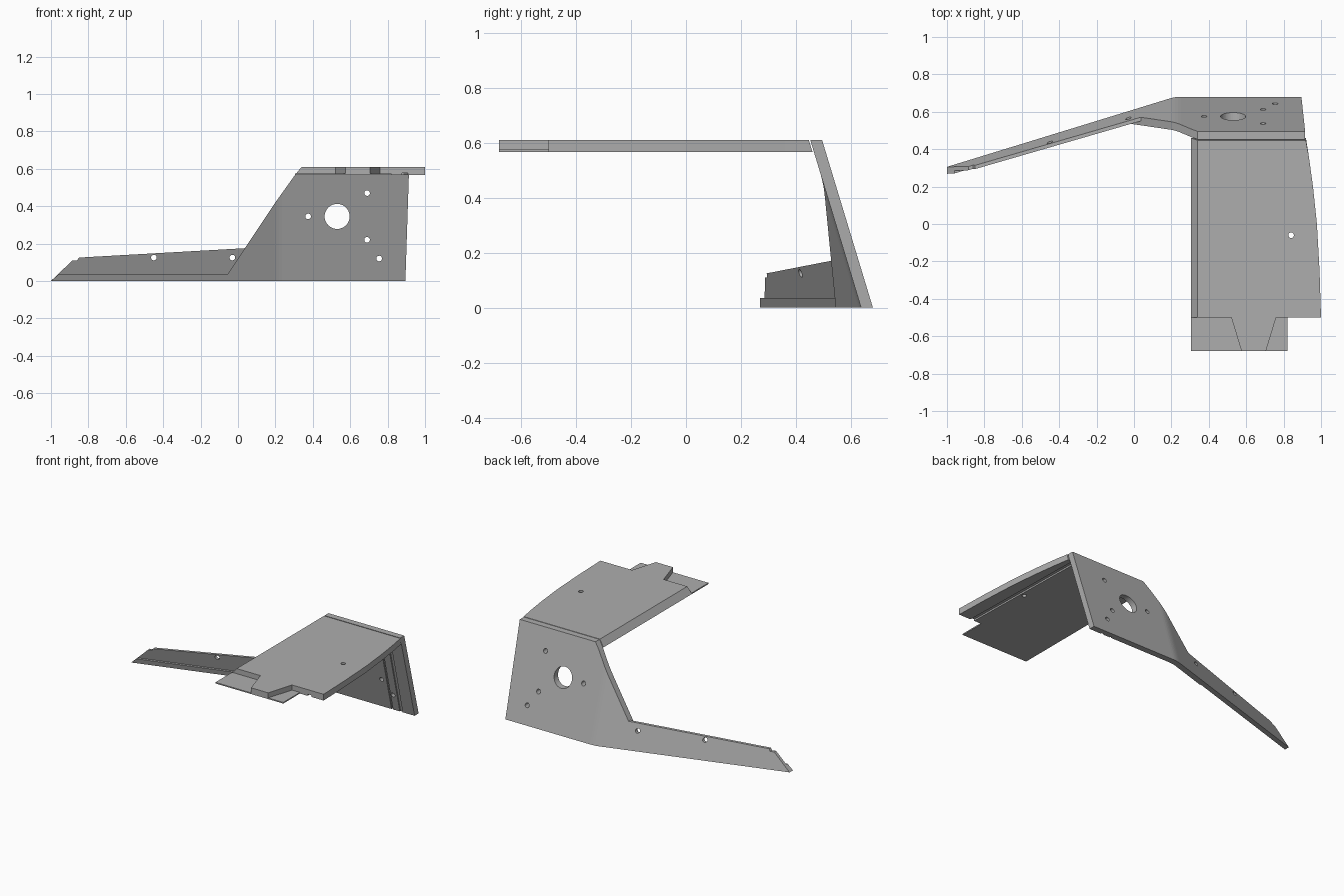
import bpy, bmesh, math
from mathutils import Vector

cube = bpy.data.objects.get("Cube")
if cube:
    bpy.data.objects.remove(cube, do_unlink=True)

grey = bpy.data.materials.new("mid_grey")
grey.use_nodes = True
colour = (0.42, 0.42, 0.42, 1)
grey.diffuse_color = colour
grey.node_tree.nodes["Principled BSDF"].inputs["Base Color"].default_value = colour

LEAN = 0.303            # how far the wall leans per unit of height
TOP, UNDER = 0.61, 0.567
BEND, SOFT = 0.22, 0.03  # where the arm turns away from the wall


def prism(name, outline, low, high, axis):
    """Extrude an outline along y (points are x, z) or along z (points are x, y)."""
    def place(a, b, d):
        return (a, d, b) if axis == "y" else (a, b, d)
    bm = bmesh.new()
    face = bm.faces.new([bm.verts.new(place(a, b, low)) for a, b in outline])
    new = bmesh.ops.extrude_face_region(bm, geom=[face])["geom"]
    shift = Vector(place(0, 0, high - low))
    bmesh.ops.translate(bm, vec=shift, verts=[v for v in new if isinstance(v, bmesh.types.BMVert)])
    bmesh.ops.recalc_face_normals(bm, faces=bm.faces)
    mesh = bpy.data.meshes.new(name)
    bm.to_mesh(mesh)
    bm.free()
    mesh.materials.append(grey)
    obj = bpy.data.objects.new(name, mesh)
    bpy.context.collection.objects.link(obj)
    return obj


def cut(target, cutter):
    """Subtract the cutter from the target and discard it."""
    mod = target.modifiers.new("cut", "BOOLEAN")
    mod.operation, mod.solver, mod.object = "DIFFERENCE", "EXACT", cutter
    bpy.context.view_layer.update()
    graph = bpy.context.evaluated_depsgraph_get()
    mesh = bpy.data.meshes.new_from_object(target.evaluated_get(graph))
    target.modifiers.clear()
    target.data = mesh
    bpy.data.objects.remove(cutter, do_unlink=True)


def drill(target, a, b, radius, axis, sides=24):
    ring = [(a + radius * math.cos(2 * math.pi * i / sides),
             b + radius * math.sin(2 * math.pi * i / sides)) for i in range(sides)]
    cut(target, prism("hole_cutter", ring, -1, 1, axis))


def lean(obj):
    """Fold a flat panel at the bend and lean it forwards with height."""
    bm = bmesh.new()
    bm.from_mesh(obj.data)
    for k in (-1, -0.5, 0, 0.5, 1):
        bmesh.ops.bisect_plane(bm, geom=bm.verts[:] + bm.edges[:] + bm.faces[:],
                               plane_co=(BEND + k * SOFT, 0, 0), plane_no=(1, 0, 0))
    for v in bm.verts:
        d = BEND - v.co.x
        turn = 0 if d < -SOFT else d if d > SOFT else (d + SOFT) ** 2 / (4 * SOFT)
        v.co.y += 0.68 - 0.307 * turn - LEAN * v.co.z
    bm.to_mesh(obj.data)
    bm.free()


# Leaning back wall with its large opening, screw holes and inner grooves
wall = prism("back_wall", [(-0.08, 0), (0.2, 0.42), (0.305, UNDER), (0.34, TOP),
                           (0.915, TOP), (0.895, 0)], -0.043, 0, "y")
for left, right in ((0.715, 0.727), (0.778, 0.8)):
    groove = [(left, -0.1), (right, -0.1), (right + 0.03, UNDER), (left + 0.03, UNDER)]
    cut(wall, prism("groove_cutter", groove, -0.1, -0.035, "y"))
drill(wall, 0.53, 0.345, 0.067, "y", 40)
for x, z in ((0.375, 0.345), (0.69, 0.47), (0.69, 0.22), (0.755, 0.12)):
    drill(wall, x, z, 0.015, "y")
lean(wall)

# Thin side arm with a notched tip, and the thicker ledge along its foot
arm = prism("side_arm", [(-1, 0), (-0.885, 0.11), (-0.86, 0.11), (-0.85, 0.125),
                         (0.037, 0.175), (-0.08, 0)], -0.02, 0, "y")
for x in (-0.03, -0.45):
    drill(arm, x, 0.125, 0.015, "y")
lean(arm)
ledge = prism("arm_ledge", [(-1, 0), (-0.96, 0.035), (-0.057, 0.035), (-0.08, 0)],
              -0.037, -0.02, "y")
lean(ledge)

# Top plate with a bowed outer edge, a bevelled inner edge and a groove below
back = 0.49 - 0.043
bow = [(1.0, -0.5), (0.992, -0.25), (0.978, 0), (0.957, 0.2), (0.935, 0.36), (0.919, back)]
plate = prism("top_plate", [(0.34, back), (0.34, -0.5)] + bow, UNDER, TOP, "z")
for v in plate.data.vertices:
    if v.co.z < 0.59:
        if v.co.x < 0.4:
            v.co.x = 0.305
        if v.co.y > 0.4:
            v.co.y += LEAN * (TOP - UNDER)
drill(plate, 0.84, -0.06, 0.015, "z")
channel = [(0.88, -0.6), (0.91, -0.6), (0.885, 0.44), (0.855, 0.44)]
cut(plate, prism("channel_cutter", channel, 0.5, 0.578, "z"))

# Front tongue: thin sheet with a tapered block in the middle
prism("tongue_sheet", [(0.305, -0.68), (0.82, -0.68), (0.82, -0.5), (0.305, -0.5)],
      UNDER, 0.575, "z")
prism("tongue_block", [(0.575, -0.68), (0.705, -0.68), (0.76, -0.5), (0.52, -0.5)],
      UNDER, TOP, "z")
